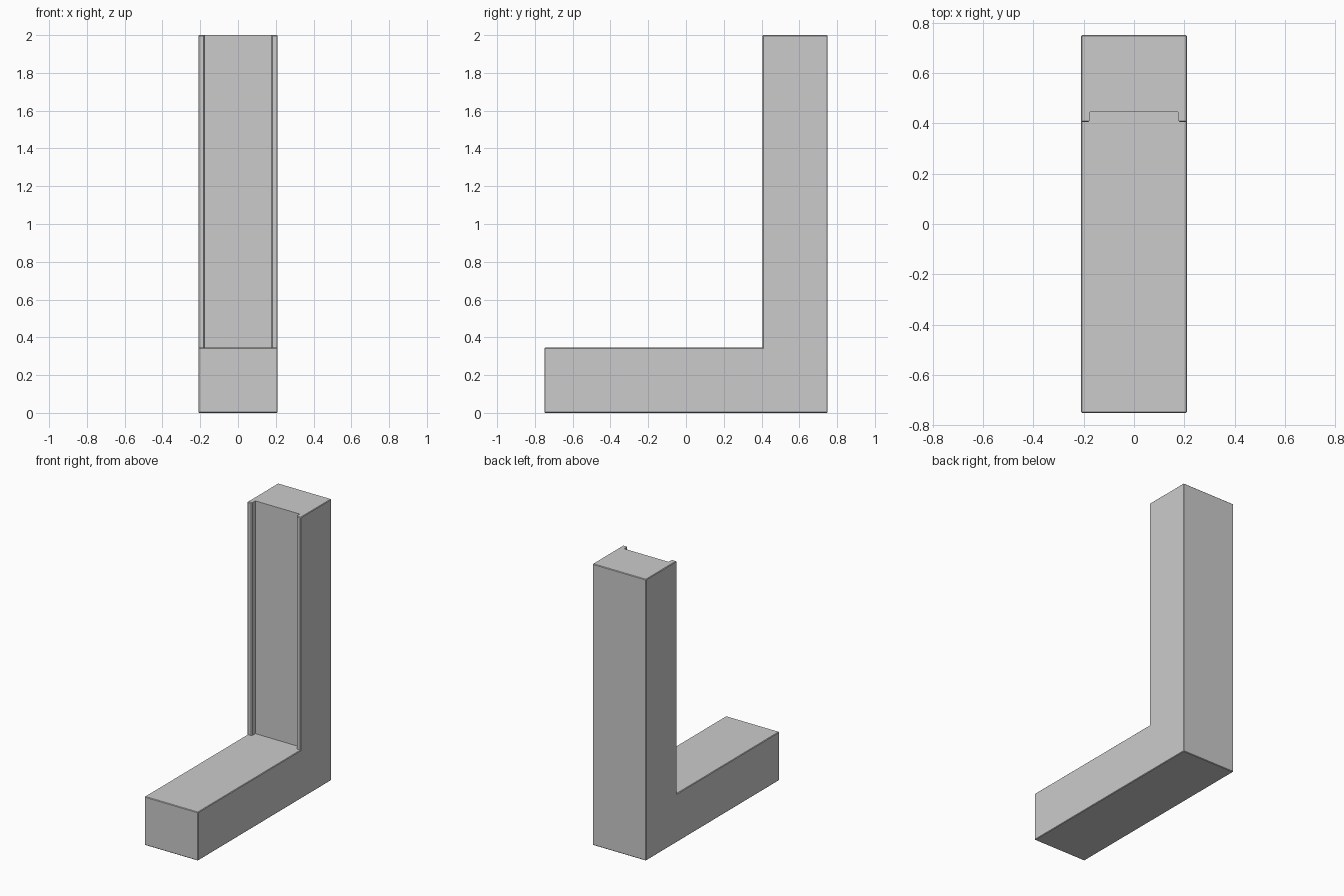
import bpy
import bmesh
from mathutils import Vector

cube = bpy.data.objects.get("Cube")
if cube:
    bpy.data.objects.remove(cube, do_unlink=True)

HALF_W, HALF_D, HEIGHT = 0.21, 0.75, 2.0
FOOT_TOP, POST_FRONT, GROOVE_BACK = 0.345, 0.405, 0.445
EDGE = 0.004

grey = bpy.data.materials.new("plain grey")
grey.use_nodes = True
grey.diffuse_color = (0.6, 0.6, 0.6, 1)
grey.node_tree.nodes["Principled BSDF"].inputs["Base Color"].default_value = grey.diffuse_color


def prism(name, outline, offset, bevel=0.0):
    """Extrude a closed outline along offset, chamfering its convex edges."""
    bm = bmesh.new()
    face = bm.faces.new([bm.verts.new(p) for p in outline])
    out = bmesh.ops.extrude_face_region(bm, geom=[face])
    moved = [v for v in out["geom"] if isinstance(v, bmesh.types.BMVert)]
    bmesh.ops.translate(bm, verts=moved, vec=Vector(offset))
    bmesh.ops.recalc_face_normals(bm, faces=bm.faces[:])
    if bevel:
        convex = [e for e in bm.edges if e.calc_face_angle_signed() > 0.1]
        bmesh.ops.bevel(bm, geom=convex, offset=bevel, segments=1,
                        profile=0.5, affect='EDGES')
    mesh = bpy.data.meshes.new(name)
    bm.to_mesh(mesh)
    bm.free()
    mesh.materials.append(grey)
    obj = bpy.data.objects.new(name, mesh)
    bpy.context.collection.objects.link(obj)
    return obj


# L-shaped body: long foot with an upright post at the back
side = [(-HALF_D, 0), (HALF_D, 0), (HALF_D, HEIGHT), (POST_FRONT, HEIGHT),
        (POST_FRONT, FOOT_TOP), (-HALF_D, FOOT_TOP)]
body = prism("angle_bracket", [(-HALF_W, y, z) for y, z in side],
             (2 * HALF_W, 0, 0), EDGE)

# Shallow groove down the post front, with chamfered lips
half = [(0.182, POST_FRONT - 0.05), (0.182, POST_FRONT),
        (0.175, POST_FRONT + 0.008), (0.175, GROOVE_BACK)]
plan = half + [(-x, y) for x, y in reversed(half)]
cutter = prism("groove_cutter", [(x, y, FOOT_TOP) for x, y in plan],
               (0, 0, HEIGHT))
cutter.hide_render = True

cut = body.modifiers.new("groove", 'BOOLEAN')
cut.operation = 'DIFFERENCE'
cut.solver = 'EXACT'
cut.object = cutter
bpy.context.view_layer.objects.active = body
bpy.ops.object.modifier_apply(modifier=cut.name)
bpy.data.objects.remove(cutter, do_unlink=True)
